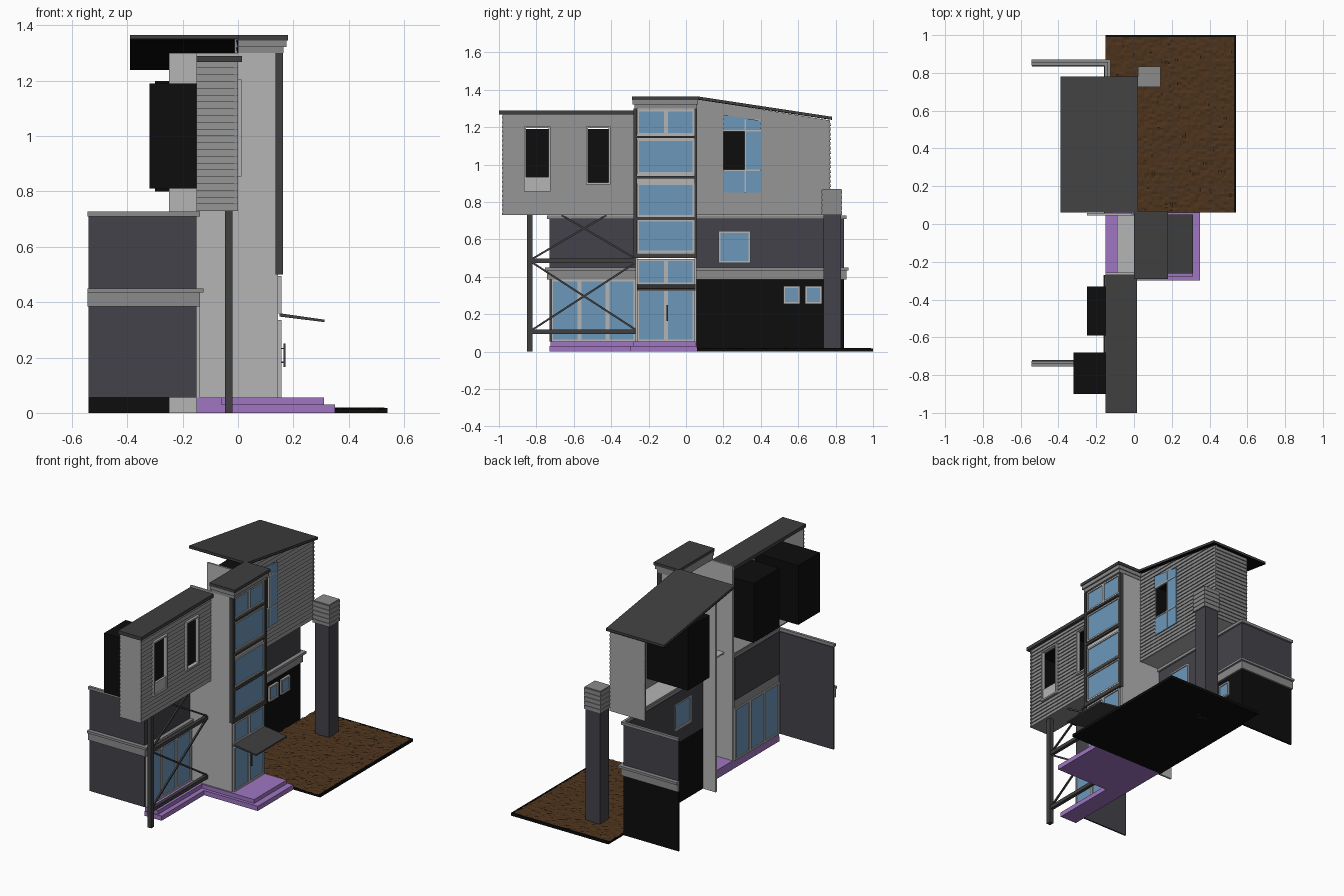
import bpy, bmesh, math, random
from mathutils import Vector

if "Cube" in bpy.data.objects:
    bpy.data.objects.remove(bpy.data.objects["Cube"])

random.seed(4)
COL = dict(wall=(.055, .055, .068), black=(.004, .004, .004), dark=(.05, .05, .05), glass=(.15, .31, .5),
           purple=(.35, .18, .54), brown=(.075, .034, .012), grey=(.26, .26, .26), light=(.46, .46, .46))
MAT = {}
for k, c in COL.items():
    MAT[k] = bpy.data.materials.new(k)
    MAT[k].diffuse_color = (*c, 1)


def finish(name, bm, mat):
    bmesh.ops.recalc_face_normals(bm, faces=bm.faces)
    me = bpy.data.meshes.new(name)
    bm.to_mesh(me)
    bm.free()
    ob = bpy.data.objects.new(name, me)
    bpy.context.collection.objects.link(ob)
    me.materials.append(MAT[mat])
    return ob


def boxes(name, mat, *bs):
    """Each box: x0, x1, y0, y1, z0, z1"""
    bm = bmesh.new()
    for x0, x1, y0, y1, z0, z1 in bs:
        vs = bmesh.ops.create_cube(bm, size=1)['verts']
        for v in vs:
            v.co = ((x0 + x1) / 2 + v.co.x * (x1 - x0), (y0 + y1) / 2 + v.co.y * (y1 - y0),
                    (z0 + z1) / 2 + v.co.z * (z1 - z0))
    return finish(name, bm, mat)


def prism(name, mat, pts, a, b, axis, cut=None):
    """Profile (u, z) extruded from a to b along axis 'x' or 'y'"""
    bm = bmesh.new()
    put = (lambda u, z, t: (t, u, z)) if axis == 'x' else (lambda u, z, t: (u, t, z))
    f = bm.faces.new([bm.verts.new(put(u, z, a)) for u, z in pts])
    g = bmesh.ops.extrude_face_region(bm, geom=[f])['geom']
    d = Vector(put(0, 0, b - a))
    bmesh.ops.translate(bm, verts=[v for v in g if isinstance(v, bmesh.types.BMVert)], vec=d)
    if cut:
        r = bmesh.ops.bisect_plane(bm, geom=bm.verts[:] + bm.edges[:] + bm.faces[:], plane_co=cut[0],
                                   plane_no=cut[1], clear_outer=True)
        bmesh.ops.holes_fill(bm, edges=[e for e in bm.edges if e.is_boundary])
    return finish(name, bm, mat)


def siding(name, face, out, a, b, z0, z1, axis, cut=None, n=22):
    """Lapped boards: sawtooth profile on the outer side"""
    h = (z1 - z0) / n
    pts = [(face - out * .012, z0)]
    for i in range(n):
        pts += [(face, z0 + i * h), (face - out * .006, z0 + (i + 1) * h)]
    pts.append((face - out * .012, z1))
    return prism(name, 'grey', pts, a, b, axis, cut)


def cut_openings(ob, *bs):
    c = boxes('opening_cutter', 'black', *bs)
    c.hide_render = True
    m = ob.modifiers.new('openings', 'BOOLEAN')
    m.object, m.operation, m.solver = c, 'DIFFERENCE', 'EXACT'
    bpy.context.view_layer.objects.active = ob
    bpy.ops.object.modifier_apply(modifier=m.name)
    bpy.data.objects.remove(c)


def frame(name, x, y0, y1, z0, z1, w=.01, d=.012, mat='light'):
    boxes(name, mat, (x - d, x + d, y0, y0 + w, z0, z1), (x - d, x + d, y1 - w, y1, z0, z1),
          (x - d, x + d, y0 + w, y1 - w, z0, z0 + w), (x - d, x + d, y0 + w, y1 - w, z1 - w, z1))


def window(name, x, y0, y1, z0, z1):
    frame(name + '_frame', x, y0, y1, z0, z1)
    boxes(name + '_glass', 'glass', (x - .006, x + .006, y0 + .01, y1 - .01, z0 + .01, z1 - .01))


def recess(name, x0, x1, y0, y1, z0, z1):
    """Black box behind a window, open towards +x"""
    ob = boxes(name, 'black', (x0, x1, y0, y1, z0, z1))
    bm = bmesh.new()
    bm.from_mesh(ob.data)
    bmesh.ops.delete(bm, geom=[f for f in bm.faces if f.calc_center_median().x > x1 - .001], context='FACES')
    bm.to_mesh(ob.data)
    bm.free()


def bar(name, p, q, w):
    """Thin square bar between two points"""
    p, q = Vector(p), Vector(q)
    ob = boxes(name, 'dark', (-w / 2, w / 2, -w / 2, w / 2, 0, (q - p).length))
    ob.location = p
    ob.rotation_euler = (q - p).to_track_quat('Z', 'Y').to_euler()


# Steps and entrance floor
boxes('lower_step', 'purple', (-.15, .35, -.3, .06, 0, .03), (-.15, -.03, -.73, -.3, 0, .03))
boxes('upper_step', 'purple', (-.15, .31, -.28, .05, .03, .055), (-.15, -.06, -.725, -.28, .03, .055))

# Garden bed with rough soil
boxes('garden_base', 'black', (-.15, .54, .06, 1, 0, .012))
boxes('garden_edge', 'black', (.53, .54, .06, 1, .012, .018), (-.15, .53, .99, 1, .012, .018))
bm = bmesh.new()
bmesh.ops.create_grid(bm, x_segments=50, y_segments=66, size=.5)
for v in bm.verts:
    v.co = (.19 + v.co.x * .68, .525 + v.co.y * .93, .013 + random.random() * .007)
finish('soil', bm, 'brown')

# Lower storey: long wall with a return at each end
boxes('lower_wall_black', 'black', (-.16, -.15, .05, .845, 0, .39), (-.54, -.16, .835, .845, 0, .39))
boxes('lower_wall_front', 'wall', (-.54, -.15, -.73, -.72, .055, .71))
upper = boxes('upper_wall', 'wall', (-.16, -.15, -.72, -.27, .44, .71), (-.16, -.15, .05, .845, .39, .71),
              (-.54, -.16, .835, .845, .39, .71))
cut_openings(upper, (-.3, 0, .18, .34, .48, .64))


def band(name, o, z0, z1):
    boxes(name, 'grey', (-.155, -.15 + o, -.73 - o, -.27, z0, z1), (-.155, -.15 + o, .05, .845 + o, z0, z1),
          (-.543, -.155, -.73 - o, -.725, z0, z1), (-.543, -.155, .84, .845 + o, z0, z1))


band('band_lower', .012, .385, .435)
band('band_lip', .025, .435, .45)
band('parapet_cap', .012, .71, .728)
window('side_window', -.15, .175, .345, .475, .645)
for i, y in enumerate((.52, .637)):
    window(f'small_window_{i}', -.148, y, y + .09, .255, .35)
for i in range(3):
    window(f'patio_door_{i}', -.15, -.72 + i * .15, -.57 + i * .15, .055, .385)

# Left upper wing
wing = siding('wing_wall', 0, 1, -.98, -.27, .73, 1.27, 'y')
cut_openings(wing, (-.1, .1, -.86, -.73, .86, 1.2), (-.1, .1, -.53, -.41, .9, 1.2))
siding('wing_end_wall', -.985, -1, -.15, 0, .73, 1.27, 'x')
boxes('wing_floor', 'grey', (-.15, -.01, -.98, -.27, .73, .737))
boxes('wing_roof', 'dark', (-.15, .015, -1, -.27, 1.268, 1.29))
recess('wing_recess_a', -.32, -.012, -.9, -.68, .81, 1.19)
recess('wing_recess_b', -.25, -.012, -.59, -.33, .81, 1.19)
frame('wing_window_frame_a', 0, -.865, -.725, .855, 1.205)
frame('wing_window_frame_b', 0, -.535, -.405, .895, 1.205)
boxes('wing_window_panel', 'light', (-.01, .004, -.855, -.735, .865, .935))

# Right upper volume with a sloping roof
slope = (Vector((0, .06, 1.35)), Vector((0, .115, .72)).normalized())
main = siding('main_wall', 0, 1, .05, .77, .73, 1.37, 'y', slope, 26)
cut_openings(main, (-.1, .1, .2, .4, .85, 1.24))
siding('main_end_wall', .775, 1, -.25, 0, .73, 1.232, 'x', None, 20)
boxes('main_floor', 'light', (-.15, -.01, .06, .77, .73, .737))
prism('main_roof', 'dark', [(.06, 1.352), (.06, 1.365), (.78, 1.256), (.78, 1.243)], -.39, .02, 'x')
prism('main_roof_soffit', 'black', [(.06, 1.348), (.06, 1.352), (.78, 1.243), (.78, 1.239)], -.39, .02, 'x')
recess('main_recess', -.3, -.012, .19, .41, .8, 1.2)
boxes('main_window_glass', 'glass', (-.006, .002, .2, .4, .85, .97), (-.006, .002, .315, .4, .97, 1.18))
prism('main_window_top_glass', 'glass', [(.2, 1.18), (.4, 1.18), (.4, 1.235), (.2, 1.265)], -.006, .004, 'x')
boxes('main_window_bars', 'light', (-.008, .005, .312, .32, .85, 1.24), (-.008, .005, .2, .4, .966, .974),
      (-.008, .005, .2, .4, 1.176, 1.184))

# Corner pillar with a boarded head
boxes('pillar', 'wall', (.03, .13, .735, .83, 0, .73))
boxes('pillar_head', 'grey', *[b for i in range(5) for b in (
    (.02, .14, .725, .835, .73 + i * .028, .752 + i * .028), (.024, .136, .729, .831, .752 + i * .028, .758 + i * .028))])

# Stair tower, open at the back
boxes('tower_side_walls', 'light', (-.15, .145, -.27, -.258, .055, 1.3), (-.25, .145, .045, .057, 0, 1.3))
boxes('tower_landing', 'light', (-.09, .145, -.258, .045, .725, .735))
panes = [(1.16, 1.295, 2), (.95, 1.135, 1), (.72, .9, 1), (.53, .705, 1), (.36, .495, 2), (.055, .335, 2)]
for i, (z0, z1, n) in enumerate(panes):
    w = .306 / n
    for j in range(n):
        window(f'tower_window_{i}_{j}', .145, -.26 + j * w, -.26 + (j + 1) * w, z0, z1)
boxes('tower_rails', 'light', (.135, .15, -.26, .046, 1.135, 1.16), (.135, .15, -.26, .046, .9, .95))
boxes('tower_dark_frame', 'dark', (.135, .162, -.28, -.262, .5, 1.3), (.135, .162, .046, .06, .5, 1.3),
      *[(.14, .162, -.27, .05, z, z + h) for z, h in ((.5, .025), (.703, .018), (.925, .014), (1.142, .012))])
boxes('tower_cornice', 'grey', (0, .165, -.275, .06, 1.3, 1.322), (0, .175, -.285, .065, 1.322, 1.346))
boxes('tower_roof', 'dark', (0, .18, -.29, .07, 1.346, 1.365))

# Entrance canopy and door handle
prism('canopy', 'dark', [(.15, .348), (.15, .36), (.312, .337), (.312, .328)], -.262, .05, 'y')
boxes('door_handle', 'dark', (.165, .171, -.103, -.097, .165, .25),
      (.15, .167, -.103, -.097, .18, .185), (.15, .167, -.103, -.097, .23, .235))

# Wing post with cross-braced frame
boxes('wing_post', 'dark', (-.047, -.02, -.85, -.82, 0, .73))
boxes('brace_beams', 'dark', (-.047, -.025, -.82, -.27, .095, .118), (-.047, -.025, -.82, -.27, .475, .497))
for k, (z0, z1, dy) in enumerate(((.118, .475, .55), (.497, .73, .395))):
    bar(f'brace_{k}_a', (-.036, -.82, z0), (-.036, -.82 + dy, z1), .01)
    bar(f'brace_{k}_b', (-.036, -.27, z0), (-.036, -.27 - dy, z1), .01)

for m in bpy.data.materials:
    if m.users and not m.is_grease_pencil:
        m.use_nodes = True
        m.node_tree.nodes["Principled BSDF"].inputs["Base Color"].default_value = m.diffuse_color
